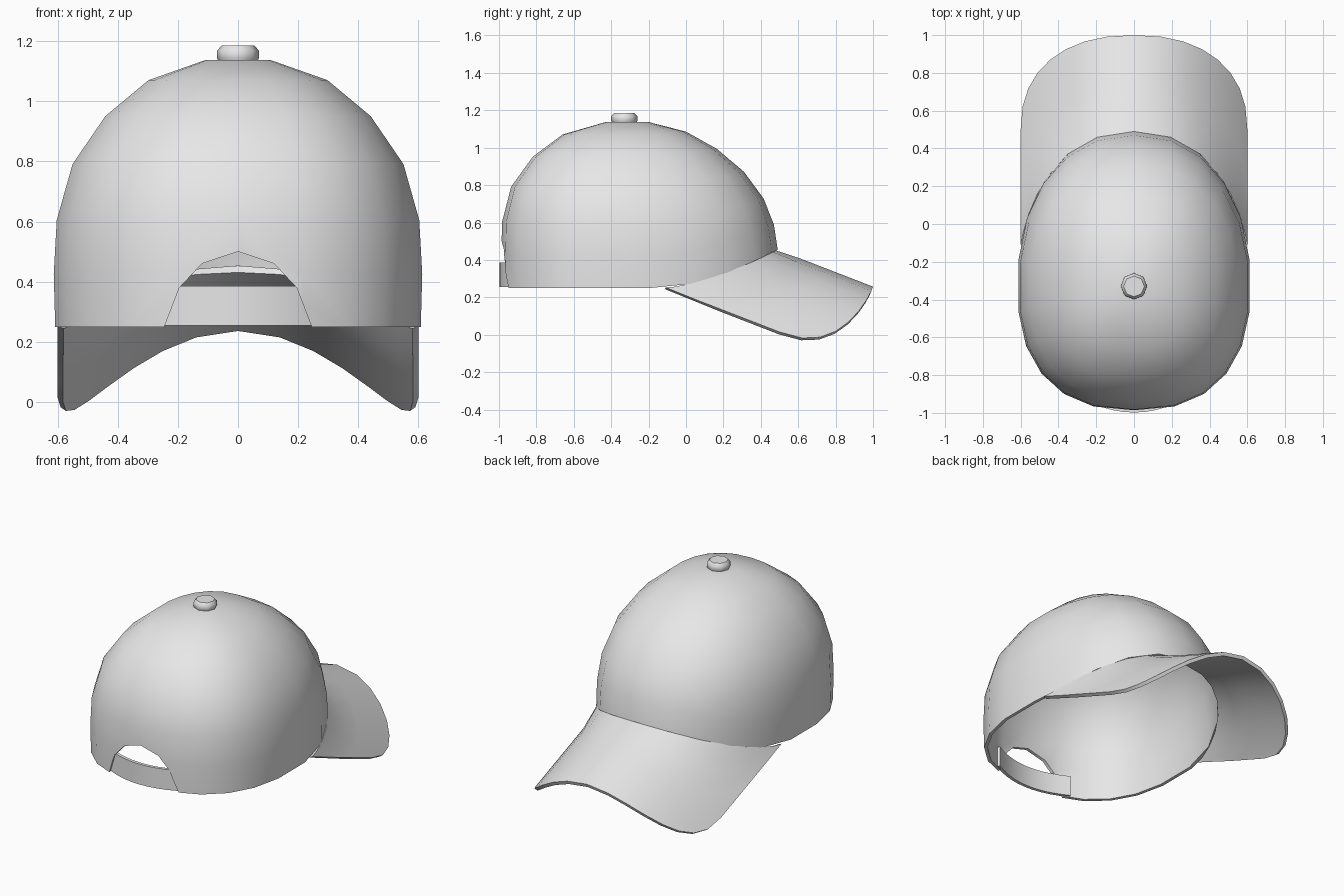
import bpy
import bmesh
from math import cos, sin, pi, radians

cube = bpy.data.objects.get("Cube")
if cube:
    bpy.data.objects.remove(cube, do_unlink=True)

grey = bpy.data.materials.new("light_grey")
grey.use_nodes = True
colour = (0.8, 0.8, 0.8, 1)
grey.diffuse_color = colour
grey.node_tree.nodes["Principled BSDF"].inputs["Base Color"].default_value = colour

MID = -0.33            # y of the widest line of the crown
WIDTH, FRONT, BACK = 0.618, 0.49, -0.988
TOP = 1.137


def spow(v, e):
    return (1 if v >= 0 else -1) * abs(v) ** e


def make(name, bm):
    mesh = bpy.data.meshes.new(name)
    bm.to_mesh(mesh)
    bm.free()
    mesh.materials.append(grey)
    obj = bpy.data.objects.new(name, mesh)
    bpy.context.collection.objects.link(obj)
    return obj


def sheet(name, rows, closed=False, cap=False):
    """Quad surface through rows of points."""
    bm = bmesh.new()
    grid = [[bm.verts.new(p) for p in row] for row in rows]
    n = len(grid[0])
    for low, high in zip(grid, grid[1:]):
        for i in range(n if closed else n - 1):
            j = (i + 1) % n
            bm.faces.new((low[i], low[j], high[j], high[i]))
    if cap:
        bm.faces.new(grid[-1])
    return make(name, bm)


def select(obj):
    bpy.ops.object.select_all(action="DESELECT")
    obj.select_set(True)
    bpy.context.view_layer.objects.active = obj


def thicken(obj, amount):
    mod = obj.modifiers.new("thickness", "SOLIDIFY")
    mod.thickness = amount
    mod.offset = -1
    mod.use_even_offset = True
    select(obj)
    bpy.ops.object.modifier_apply(modifier=mod.name)


def smooth(obj, angle=42):
    select(obj)
    bpy.ops.object.shade_smooth_by_angle(angle=radians(angle))


def rim(y):
    """Height of the crown's lower edge, rising to the front."""
    return 0.25 + 0.205 * max(0, (y + 0.1) / 0.59) ** 1.5


def ring_point(a, width, front, back):
    e = 2 / (2.2 if sin(a) > 0 else 2.4)
    reach = front - MID if sin(a) > 0 else MID - back
    return width * spow(cos(a), e), MID + reach * spow(sin(a), e)


# Crown: height fraction, half width, front y, back y
PROFILE = [
    (0, 0.613, FRONT, -0.985),
    (0.197, WIDTH, 0.47, BACK),
    (0.40, 0.608, 0.415, -0.983),
    (0.61, 0.555, 0.31, -0.935),
    (0.79, 0.445, 0.165, -0.82),
    (0.925, 0.30, 0, -0.66),
    (1, 0.11, -0.2, -0.43),
]
SIDES = 22
angles = [pi / 2 + 2 * pi * i / SIDES for i in range(SIDES)]
hem = [rim(ring_point(a, *PROFILE[0][1:])[1]) for a in angles]
rows = [[(*ring_point(a, *size), h + t * (TOP - h)) for a, h in zip(angles, hem)]
        for t, *size in PROFILE]
crown = sheet("crown", rows, closed=True, cap=True)
thicken(crown, 0.02)

# Arched opening at the back of the crown
half = [(0.25, 0.2), (0.245, 0.25), (0.195, 0.38), (0.12, 0.46)]
arch = half + [(0, 0.5)] + [(-x, z) for x, z in reversed(half)]
bm = bmesh.new()
face = bm.faces.new([bm.verts.new((x, -1.2, z)) for x, z in arch])
side = bmesh.ops.extrude_face_region(bm, geom=[face])["geom"]
bmesh.ops.translate(bm, vec=(0, 0.5, 0),
                    verts=[v for v in side if isinstance(v, bmesh.types.BMVert)])
bmesh.ops.recalc_face_normals(bm, faces=bm.faces)
cutter = make("opening_cutter", bm)
cutter.hide_render = True
cut = crown.modifiers.new("opening", "BOOLEAN")
cut.operation = "DIFFERENCE"
cut.solver = "EXACT"
cut.object = cutter
select(crown)
bpy.ops.object.modifier_apply(modifier=cut.name)
bpy.data.objects.remove(cutter, do_unlink=True)
smooth(crown)

# Brim: arched sheet sloping down from the front hem
COLS, STEPS = 16, 4
rows = []
for s in range(STEPS + 1):
    row = []
    for i in range(COLS + 1):
        a = pi - pi * i / COLS
        x = 0.6 * spow(cos(a), 0.87)
        outer = 0.5 + 0.5 * abs(sin(a)) ** 0.87
        inner = MID + (FRONT - MID) * (1 - abs(x / WIDTH) ** 2.2) ** (1 / 2.2) - 0.012
        y = inner + (outer - inner) * s / STEPS
        z = 0.644 - 0.387 * y - 1.21 * x * x
        row.append((x, y, rim(y) + 0.003 if s == 0 else z))
    rows.append(row)
brim = sheet("brim", rows)
thicken(brim, 0.022)
smooth(brim)

# Strap across the opening
xs = [0.28 * (i / 5 - 1) for i in range(11)]
strap = sheet("back_strap", [[(x, -0.998 + x * x, z) for x in xs] for z in (0.255, 0.385)])
thicken(strap, 0.02)
smooth(strap)

# Button on top: eight-sided, with a bevelled upper edge
levels = [(0.06, 1.125), (0.07, 1.145), (0.07, 1.168), (0.055, 1.185)]
rows = [[(r * cos(pi * i / 4), MID + r * sin(pi * i / 4), z) for i in range(8)]
        for r, z in levels]
button = sheet("top_button", rows, closed=True, cap=True)
smooth(button, 50)
